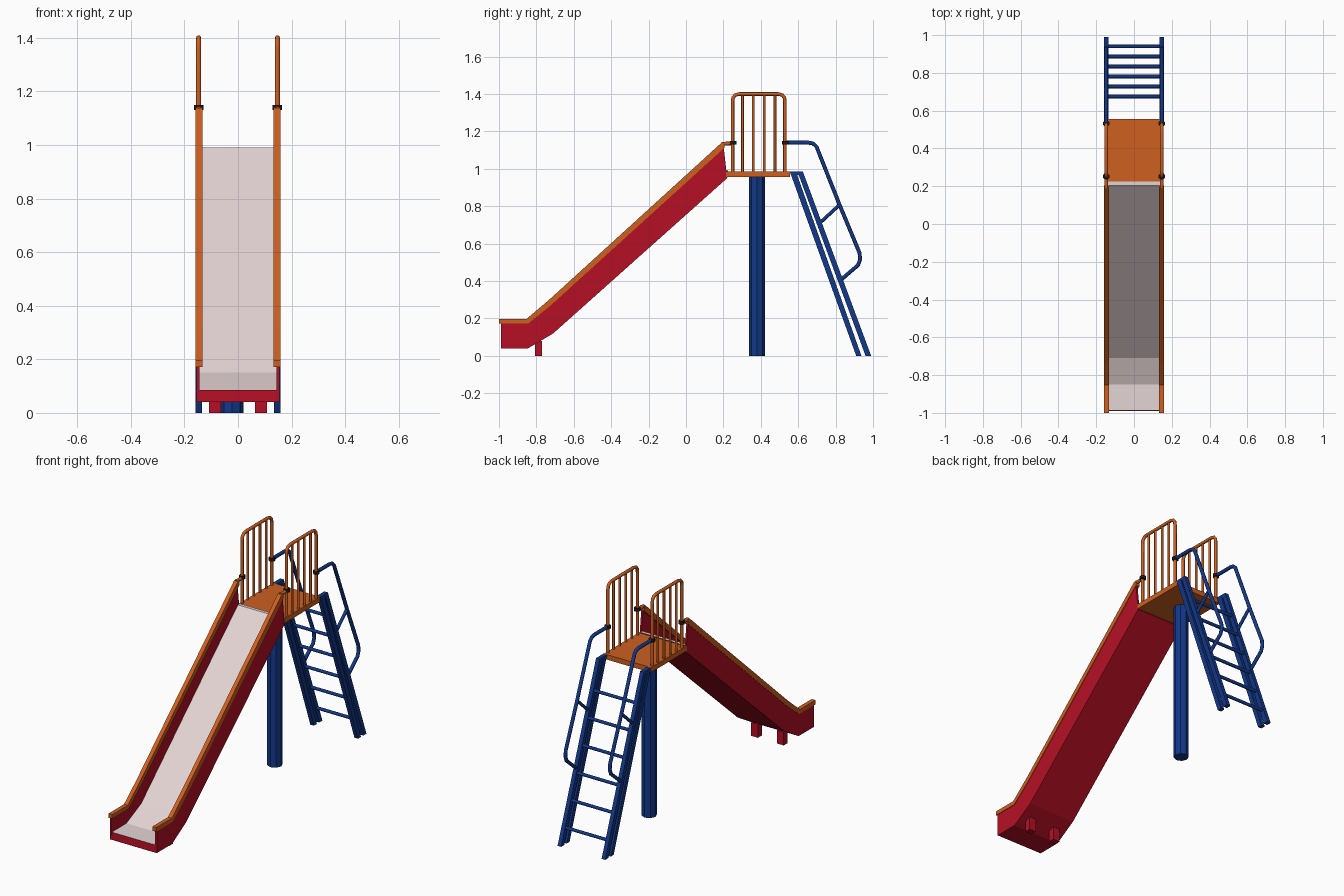
import bpy, bmesh, math

if "Cube" in bpy.data.objects:
    bpy.data.objects.remove(bpy.data.objects["Cube"])


def material(name, col):
    m = bpy.data.materials.new(name)
    m.diffuse_color = (*col, 1)
    m.use_nodes = True
    m.node_tree.nodes["Principled BSDF"].inputs["Base Color"].default_value = m.diffuse_color
    return m


ORANGE = material("orange", (0.61, 0.115, 0.015))
RED = material("red", (0.46, 0.005, 0.018))
BLUE = material("blue", (0.006, 0.04, 0.25))
PALE = material("pale_slide", (0.78, 0.66, 0.66))
BLACK = material("black", (0.01, 0.01, 0.012))


def finish(name, bm, *mats):
    bmesh.ops.recalc_face_normals(bm, faces=bm.faces)
    me = bpy.data.meshes.new(name)
    bm.to_mesh(me)
    bm.free()
    ob = bpy.data.objects.new(name, me)
    bpy.context.collection.objects.link(ob)
    for m in mats:
        me.materials.append(m)
    return ob


def prism(name, pts, x0, x1, *mats):
    """Extrude a (y, z) outline along x."""
    bm = bmesh.new()
    a = [bm.verts.new((x0, y, z)) for y, z in pts]
    b = [bm.verts.new((x1, y, z)) for y, z in pts]
    n = len(pts)
    bm.faces.new(a)
    bm.faces.new(b[::-1])
    for i in range(n):
        bm.faces.new((a[i], b[i], b[(i + 1) % n], a[(i + 1) % n]))
    return finish(name, bm, *mats)


def box(name, x0, x1, y0, y1, z0, z1, mat):
    return prism(name, [(y0, z0), (y1, z0), (y1, z1), (y0, z1)], x0, x1, mat)


def cylinder(name, x, y, z0, z1, r, sides, mat):
    bm = bmesh.new()
    bmesh.ops.create_cone(bm, cap_ends=True, segments=sides,
                          radius1=r, radius2=r, depth=z1 - z0)
    bmesh.ops.translate(bm, verts=bm.verts, vec=(x, y, (z0 + z1) / 2))
    return finish(name, bm, mat)


def tube(name, pts, r, mat):
    """Round bar along 3D points, converted to a mesh."""
    cu = bpy.data.curves.new(name, 'CURVE')
    cu.dimensions = '3D'
    cu.bevel_depth, cu.bevel_resolution, cu.use_fill_caps = r, 2, True
    sp = cu.splines.new('POLY')
    sp.points.add(len(pts) - 1)
    for p, c in zip(sp.points, pts):
        p.co = (*c, 1)
    cu.materials.append(mat)
    ob = bpy.data.objects.new(name, cu)
    bpy.context.collection.objects.link(ob)
    bpy.ops.object.select_all(action='DESELECT')
    ob.select_set(True)
    bpy.context.view_layer.objects.active = ob
    bpy.ops.object.convert(target='MESH')
    bpy.ops.object.shade_smooth_by_angle(angle=math.radians(50))
    return ob


# slide chute: pale on upward faces, red elsewhere
under = [(0.22, 0.95), (-0.71, 0.12), (-0.845, 0.04), (-0.99, 0.04)]
bed = prism("slide_bed", [(-0.988, 0.085), (-0.85, 0.085), (-0.71, 0.15),
                          (0.205, 0.99), (0.225, 0.99)] + under,
            -0.146, 0.146, RED, PALE)
for p in bed.data.polygons:
    p.material_index = 1 if p.normal.z > 0.3 else 0

# platform and support post
box("platform", -0.156, 0.156, 0.215, 0.555, 0.955, 0.985, ORANGE)
cylinder("support_post", -0.022, 0.38, 0, 0.957, 0.042, 8, BLUE)

# ladder rungs, spaced along the rear bars
for i in range(6):
    y = 0.94 - 0.053 * i
    z = (0.975 - y) * 2.72
    tube("ladder_rung", [(-0.14, y, z), (0.14, y, z)], 0.0095, BLUE)

for s in (-1, 1):
    x = 0.147 * s
    # slide side wall and its orange edge
    prism("slide_wall", [(-0.99, 0.18), (-0.85, 0.18), (-0.73, 0.28),
                         (0.2, 1.13)] + under, 0.144 * s, 0.155 * s, RED)
    prism("slide_edge", [(-1, 0.197), (-0.853, 0.197), (-0.735, 0.297),
                         (0.187, 1.137), (0.205, 1.142), (0.205, 1.112),
                         (-0.725, 0.268), (-0.845, 0.172), (-1, 0.172)],
          0.133 * s, 0.158 * s, ORANGE)
    tube("edge_end", [(x, 0.19, 1.134), (x, 0.25, 1.136)], 0.010, ORANGE)
    box("slide_foot", 0.063 * s, 0.108 * s, -0.807, -0.77, 0, 0.08, RED)

    # guard rail hoop and bars
    half = [(0.25, 0.97), (0.25, 1.36), (0.253, 1.38), (0.264, 1.394), (0.285, 1.4)]
    hoop = half + [(0.78 - y, z) for y, z in half[::-1]]
    tube("guard_hoop", [(x, y - 0.001, z) for y, z in hoop], 0.0095, ORANGE)
    for i in range(4):
        y = 0.302 + 0.058 * i
        tube("guard_bar", [(x, y, 0.97), (x, y, 1.4)], 0.007, ORANGE)
    for y in (0.252, 0.532):
        cylinder("rail_clamp", x, y, 1.131, 1.149, 0.018, 12, BLACK)

    # ladder side: two slanted bars joined at the top
    xa, xb = 0.134 * s, 0.158 * s
    prism("ladder_front_bar", [(0.555, 0.985), (0.588, 0.985), (0.938, 0), (0.91, 0)],
          xa, xb, BLUE)
    prism("ladder_rear_bar", [(0.596, 0.985), (0.625, 0.985), (0.99, 0), (0.96, 0)],
          xa, xb, BLUE)
    box("ladder_top", xa, xb, 0.562, 0.618, 0.967, 0.985, BLUE)

    # handrail and its brace
    path = [(0.53, 1.14), (0.655, 1.14), (0.68, 1.135), (0.698, 1.118), (0.82, 0.81),
            (0.928, 0.55), (0.931, 0.515), (0.92, 0.485), (0.83, 0.408)]
    tube("handrail", [(x, y, z) for y, z in path], 0.0105, BLUE)
    tube("handrail_brace", [(x, 0.818, 0.805), (x, 0.715, 0.71)], 0.0095, BLUE)
